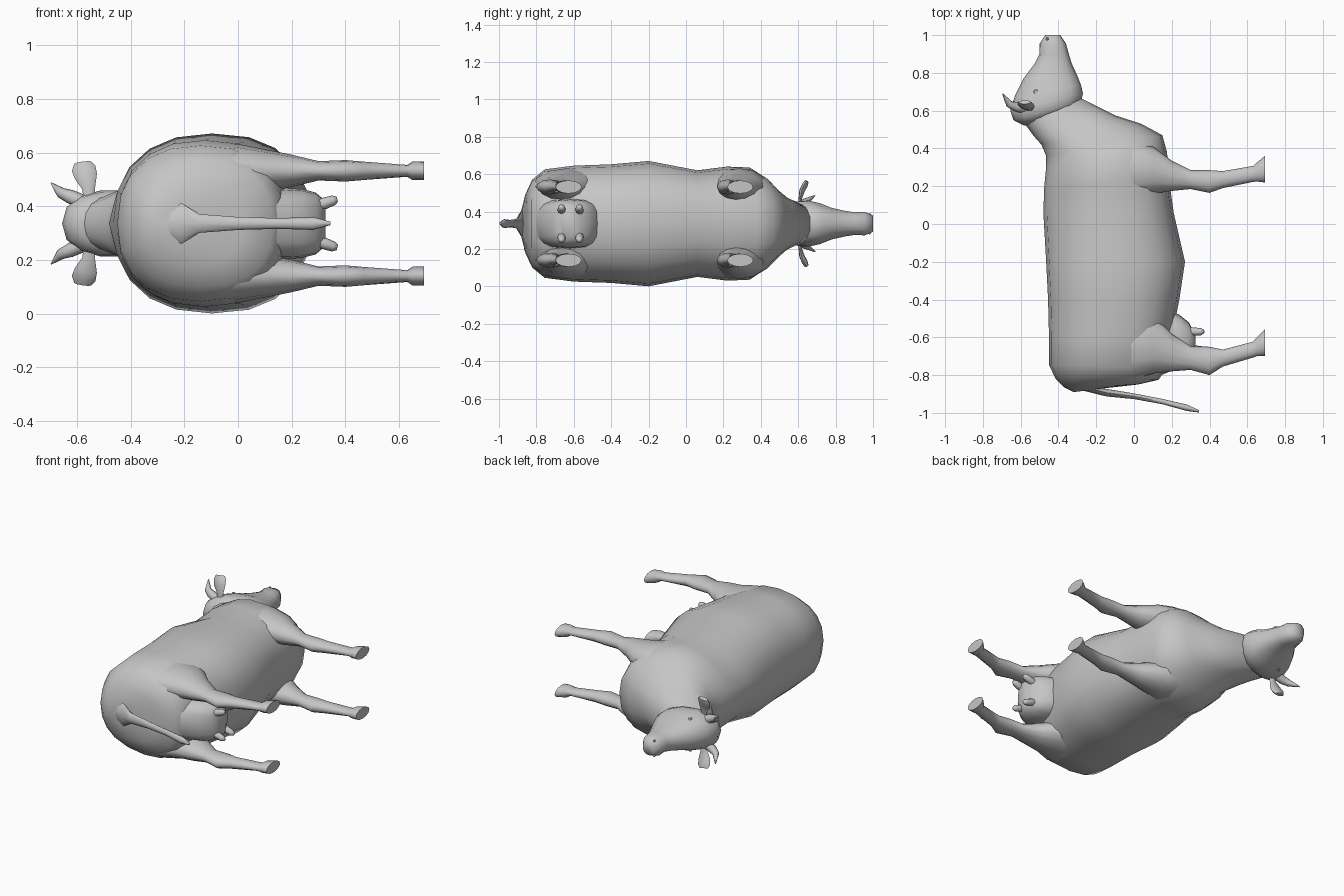
import bpy, bmesh, math
from mathutils import Vector

if "Cube" in bpy.data.objects:
    bpy.data.objects.remove(bpy.data.objects["Cube"])

MID = 0.336    # height of the animal's plane of symmetry
SPLAY = 0.196  # distance of each leg from that plane


def material(name, rgb):
    m = bpy.data.materials.new(name)
    m.use_nodes = True
    m.diffuse_color = (*rgb, 1)
    m.node_tree.nodes["Principled BSDF"].inputs["Base Color"].default_value = (*rgb, 1)
    return m


HIDE = material("plain grey hide", (0.56, 0.56, 0.56))


def ring(center, u, v, sides, power=2.0, top_power=2.0):
    """Superelliptical ring on half axes u and v; the +u half has its own power."""
    points = []
    for i in range(sides):
        angle = math.tau * i / sides
        c, s = math.cos(angle), math.sin(angle)
        p = top_power if c > 0 else power
        along_u = math.copysign(abs(c) ** (2 / p), c)
        along_v = math.copysign(abs(s) ** (2 / p), s)
        points.append(Vector(center) + Vector(u) * along_u + Vector(v) * along_v)
    return points


def loft(name, rings):
    """Skin a row of rings, close both ends and shade the result smooth."""
    bm = bmesh.new()
    loops = [[bm.verts.new(p) for p in r] for r in rings]
    for a, b in zip(loops, loops[1:]):
        for i in range(len(a)):
            bm.faces.new((a[i - 1], a[i], b[i], b[i - 1]))
    bm.faces.new(loops[0])
    bm.faces.new(loops[-1])
    bmesh.ops.recalc_face_normals(bm, faces=bm.faces)
    mesh = bpy.data.meshes.new(name)
    bm.to_mesh(mesh)
    bm.free()
    mesh.materials.append(HIDE)
    ob = bpy.data.objects.new(name, mesh)
    bpy.context.collection.objects.link(ob)
    bpy.ops.object.select_all(action="DESELECT")
    ob.select_set(True)
    bpy.context.view_layer.objects.active = ob
    bpy.ops.object.shade_smooth_by_angle(angle=math.radians(65))


def trunk(name, stations, sides):
    """Loft through sections given by back x, y, belly x, y and half width."""
    rings = []
    for tx, ty, bx, by, width in stations:
        top, bottom = Vector((tx, ty, MID)), Vector((bx, by, MID))
        top_power = 1.8 if 0 < ty < 0.4 else 2.3  # narrow ridge at the withers
        rings.append(ring((top + bottom) / 2, (top - bottom) / 2, (0, 0, width),
                          sides, 2.4, top_power))
    loft(name, rings)


def tube(name, path, side, flat=1.0):
    """Round part along x, y, offset, radius; flat thins it along y."""
    points = [Vector((x, y, MID + side * z)) for x, y, z, r in path]
    across = Vector((0, 1, 0))
    rings = []
    for i, p in enumerate(points):
        d = (points[min(i + 1, len(points) - 1)] - points[max(i - 1, 0)]).normalized()
        u = (across - d * d.dot(across)).normalized()
        radius = path[i][3]
        rings.append(ring(p, u * radius * flat, d.cross(u) * radius, 8))
    loft(name, rings)


# Body with neck, from rump to throat
trunk("body", [
    (-.32, -.89, -.16, -.87, .06), (-.37, -.865, .02, -.85, .16),
    (-.415, -.82, .13, -.825, .235), (-.45, -.745, .17, -.765, .29),
    (-.45, -.6, .2, -.6, .31), (-.455, -.4, .24, -.4, .317),
    (-.465, -.2, .27, -.2, .335), (-.48, .06, .21, .06, .285),
    (-.475, .2, .185, .24, .305), (-.465, .3, .175, .38, .3),
    (-.465, .36, .15, .47, .25), (-.49, .42, .04, .53, .185),
    (-.53, .465, -.1, .575, .145), (-.6, .56, -.28, .665, .1),
], 20)

# Head, from poll to muzzle
trunk("head", [
    (-.58, .52, -.3, .62, .095), (-.638, .55, -.28, .65, .12),
    (-.655, .6, -.27, .69, .125), (-.63, .68, -.28, .735, .112),
    (-.585, .77, -.3, .785, .086), (-.525, .85, -.33, .85, .07),
    (-.5, .9, -.345, .9, .062), (-.5, .955, -.36, .955, .064),
    (-.47, 1, -.39, 1, .045),
], 14)

# Leg from haunch to hoof: x, forward shift, half length, half thickness
LEG = [(-.2, .04, .13, .07), (0, .05, .15, .1), (.1, .05, .125, .08),
       (.2, .02, .08, .06), (.3, 0, .05, .036), (.4, -.01, .06, .04),
       (.47, 0, .045, .034), (.63, .03, .042, .022), (.65, .04, .05, .035),
       (.693, .055, .07, .035)]


def leg(name, hip, lean, bulk, side):
    """One leg; bulk widens it above the knee, lean strengthens its bends."""
    rings = []
    for x, shift, length, thick in LEG:
        if x < 0.45:
            length *= bulk
        center = (x, hip + shift * lean, MID + side * SPLAY)
        rings.append(ring(center, (0, length, 0), (0, 0, thick), 12))
    loft(name, rings)


for side, label in ((1, "upper"), (-1, "lower")):
    leg(label + "_front_leg", .235, 1, 1, side)
    leg(label + "_rear_leg", -.71, 1.5, 1.25, side)

    # Flat ear, curved horn, eye and nostril
    tube(label + "_ear", [(-.555, .605, .09, .02), (-.556, .61, .13, .024),
                          (-.566, .62, .175, .042), (-.575, .635, .205, .045),
                          (-.578, .645, .226, .032)], side, 0.35)
    tube(label + "_horn", [(-.58, .615, .08, .028), (-.625, .62, .1, .026),
                           (-.66, .635, .115, .02), (-.695, .69, .15, .003)], side)
    tube(label + "_eye", [(-.52, .7, .08, .017), (-.52, .7, .108, .01)], side)
    tube(label + "_nostril", [(-.455, .965, .03, .012), (-.46, .985, .054, .006)], side)

    # Teats
    for y, place in ((-.57, "front"), (-.665, "rear")):
        tube(f"{label}_{place}_teat", [(.27, y, .06, .022), (.32, y, .074, .022),
                                       (.355, y, .086, .019), (.37, y, .09, .01)], side)

# Udder sloping back between the rear legs: x, middle y, half length, half width
loft("udder", [ring((x, y, MID), (0, length, 0), (0, 0, width), 16, 3, 3)
               for x, y, length, width in ((.08, -.64, .19, .13), (.18, -.62, .165, .132),
                                           (.24, -.62, .14, .128), (.29, -.62, .1, .115),
                                           (.325, -.63, .045, .085))])

# Tail with a broad root and a tuft: x, y, half depth, half width
loft("tail", [ring((x, y, MID), (0, depth, 0), (0, 0, width), 8)
              for x, y, depth, width in ((-.3, -.855, .02, .04), (-.21, -.877, .02, .075),
                                         (-.145, -.893, .02, .035), (0, -.912, .015, .024),
                                         (.15, -.94, .014, .02), (.28, -.973, .017, .024),
                                         (.345, -.992, .006, .006))])
